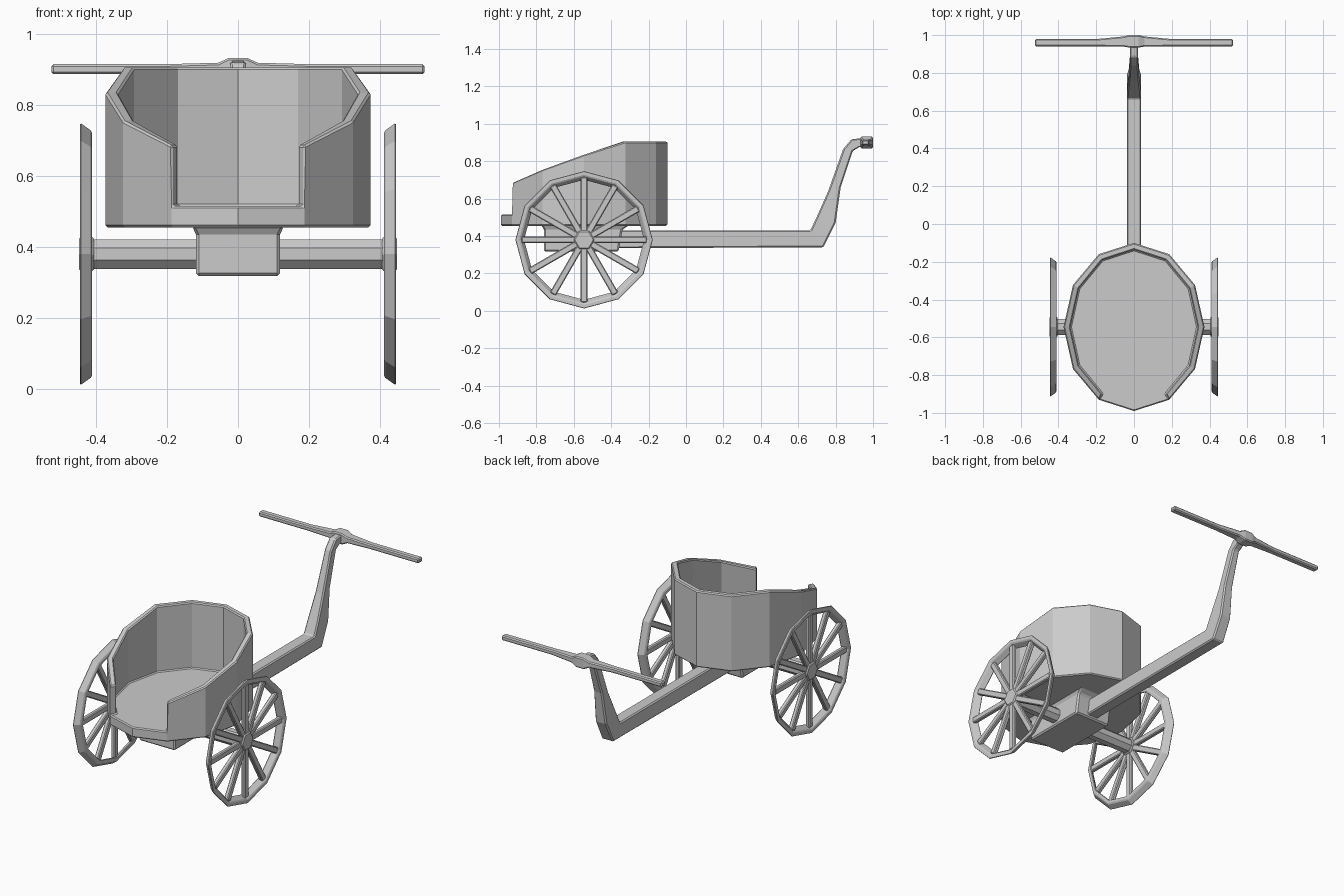
import bpy, bmesh
from math import sin, cos, radians
from mathutils import Matrix, Vector

if "Cube" in bpy.data.objects:
    bpy.data.objects.remove(bpy.data.objects["Cube"], do_unlink=True)

GREY = (0.6, 0.6, 0.6, 1)
mat = bpy.data.materials.new("plain grey")
mat.use_nodes = True
mat.diffuse_color = GREY
mat.node_tree.nodes["Principled BSDF"].inputs["Base Color"].default_value = GREY

AXLE_Y, AXLE_Z = -0.545, 0.38


def finish(name, bm, bevel=0.006):
    """Turn a bmesh into a flat-shaded object with lightly chamfered edges."""
    bmesh.ops.recalc_face_normals(bm, faces=bm.faces)
    mesh = bpy.data.meshes.new(name)
    bm.to_mesh(mesh)
    bm.free()
    mesh.materials.append(mat)
    ob = bpy.data.objects.new(name, mesh)
    bpy.context.scene.collection.objects.link(ob)
    if bevel:
        mod = ob.modifiers.new("chamfer", 'BEVEL')
        mod.width, mod.segments = bevel, 1
        mod.limit_method, mod.angle_limit = 'ANGLE', radians(40)
    return ob


def loft(bm, rings, closed=False):
    """Skin a row of equal-sized point rings, capping the ends unless closed."""
    rows = [[bm.verts.new(p) for p in ring] for ring in rings]
    pairs = list(zip(rows, rows[1:])) + ([(rows[-1], rows[0])] if closed else [])
    for a, b in pairs:
        for i in range(len(a)):
            j = (i + 1) % len(a)
            bm.faces.new((a[i], a[j], b[j], b[i]))
    if not closed:
        bm.faces.new(rows[0])
        bm.faces.new(rows[-1])


# Tub: twelve-sided floor with a wall left open at the front
def tub_point(angle, z, inset=0.0):
    a = radians(angle)
    return (cos(a) * (0.373 - inset), AXLE_Y + sin(a) * (0.445 - inset), z)


BASE, FLOOR = 0.455, 0.515
rim_height = {0: 0.905, 30: 0.905, 60: 0.905, 90: 0.835, 120: 0.755, 150: 0.685}
angles = range(-60, 241, 30)
bm = bmesh.new()
new = bm.verts.new
low = [new(tub_point(a, BASE)) for a in angles]
top = [new(tub_point(a, rim_height[abs(a - 90)])) for a in angles]
lip = [new(tub_point(a, rim_height[abs(a - 90)], 0.036)) for a in angles]
inner = [new(tub_point(a, FLOOR, 0.036)) for a in angles]
ends = [new(tub_point(a, FLOOR)) for a in (-60, 240)]
tip_low, tip = new(tub_point(-90, BASE)), new(tub_point(-90, FLOOR))
last = len(low) - 1
for i in range(last):
    outer = [low[i], low[i + 1], top[i + 1], top[i]]
    if i == 0:
        outer.append(ends[0])
    if i == last - 1:
        outer.insert(2, ends[1])
    bm.faces.new(outer)
    bm.faces.new((top[i], top[i + 1], lip[i + 1], lip[i]))
    bm.faces.new((lip[i], lip[i + 1], inner[i + 1], inner[i]))
for k, e in ((0, ends[0]), (last, ends[1])):
    bm.faces.new((e, top[k], lip[k], inner[k]))
    bm.faces.new((low[k], tip_low, tip, e))
bm.faces.new(low + [tip_low])
bm.faces.new(inner + [ends[1], tip, ends[0]])
finish("tub", bm)

# Axle block under the floor, flared at the top
bm = bmesh.new()
loft(bm, [[(-w, y0, z), (w, y0, z), (w, y1, z), (-w, y1, z)]
          for w, y0, y1, z in ((0.118, -0.76, -0.36, 0.318),
                               (0.118, -0.76, -0.34, 0.435),
                               (0.13, -0.775, -0.30, 0.46))])
finish("axle_block", bm, 0.008)

# Axle
bm = bmesh.new()
loft(bm, [[(x, AXLE_Y + 0.045 * cos(radians(45 * i + 22.5)),
            AXLE_Z + 0.045 * sin(radians(45 * i + 22.5))) for i in range(8)]
          for x in (-0.42, 0.42)])
finish("axle", bm, 0)

# Pole: straight beam that bends up and narrows into a neck
pole = [  # half width, outer (y, z), inner (y, z)
    (0.038, (-0.45, 0.335), (-0.45, 0.43)),
    (0.038, (0.735, 0.34), (0.665, 0.43)),
    (0.036, (0.80, 0.47), (0.70, 0.505)),
    (0.028, (0.827, 0.66), (0.76, 0.64)),
    (0.022, (0.892, 0.855), (0.84, 0.865)),
    (0.022, (0.925, 0.875), (0.885, 0.918)),
    (0.022, (0.965, 0.88), (0.965, 0.925)),
]
bm = bmesh.new()
loft(bm, [[(-w, *o), (w, *o), (w, *i), (-w, *i)] for w, o, i in pole])
finish("pole", bm, 0.007)

# Yoke: crossbar thickened around the neck
half = [(0.525, 0.96, 0.019, 0.014), (0.2, 0.96, 0.019, 0.014),
        (0.055, 0.966, 0.027, 0.018), (0.025, 0.967, 0.033, 0.032)]
stations = half + [(-x, y, hy, hz) for x, y, hy, hz in reversed(half)]
bm = bmesh.new()
loft(bm, [[(x, y - hy, 0.9 - hz), (x, y + hy, 0.9 - hz),
           (x, y + hy, 0.9 + hz), (x, y - hy, 0.9 + hz)] for x, y, hy, hz in stations])
finish("yoke", bm)


# Wheels: twelve-sided slanted rim, twelve spokes and a six-sided hub
def wheel(name, side):
    def at(x, r, angle):
        a = radians(angle)
        return Vector((side * x, AXLE_Y + r * cos(a), AXLE_Z + r * sin(a)))

    bm = bmesh.new()
    section = ((0.41, 0.345), (0.445, 0.37), (0.445, 0.342), (0.41, 0.318))
    loft(bm, [[at(x, r, 30 * i) for x, r in section] for i in range(12)], closed=True)
    finish(name + "_rim", bm, 0.005)

    bm = bmesh.new()
    for i in range(12):
        spoke = bmesh.ops.create_cube(bm, size=1)["verts"]
        place = (Matrix.Translation((side * 0.427, AXLE_Y, AXLE_Z))
                 @ Matrix.Rotation(radians(30 * i), 4, 'X')
                 @ Matrix.Translation((0, 0.185, 0))
                 @ Matrix.Diagonal((0.026, 0.3, 0.036, 1)))
        bmesh.ops.transform(bm, matrix=place, verts=spoke)
    finish(name + "_spokes", bm, 0.005)

    bm = bmesh.new()
    loft(bm, [[at(x, 0.056, 60 * i) for i in range(6)] for x in (0.405, 0.447)])
    finish(name + "_hub", bm, 0.006)


wheel("left_wheel", 1)
wheel("right_wheel", -1)
